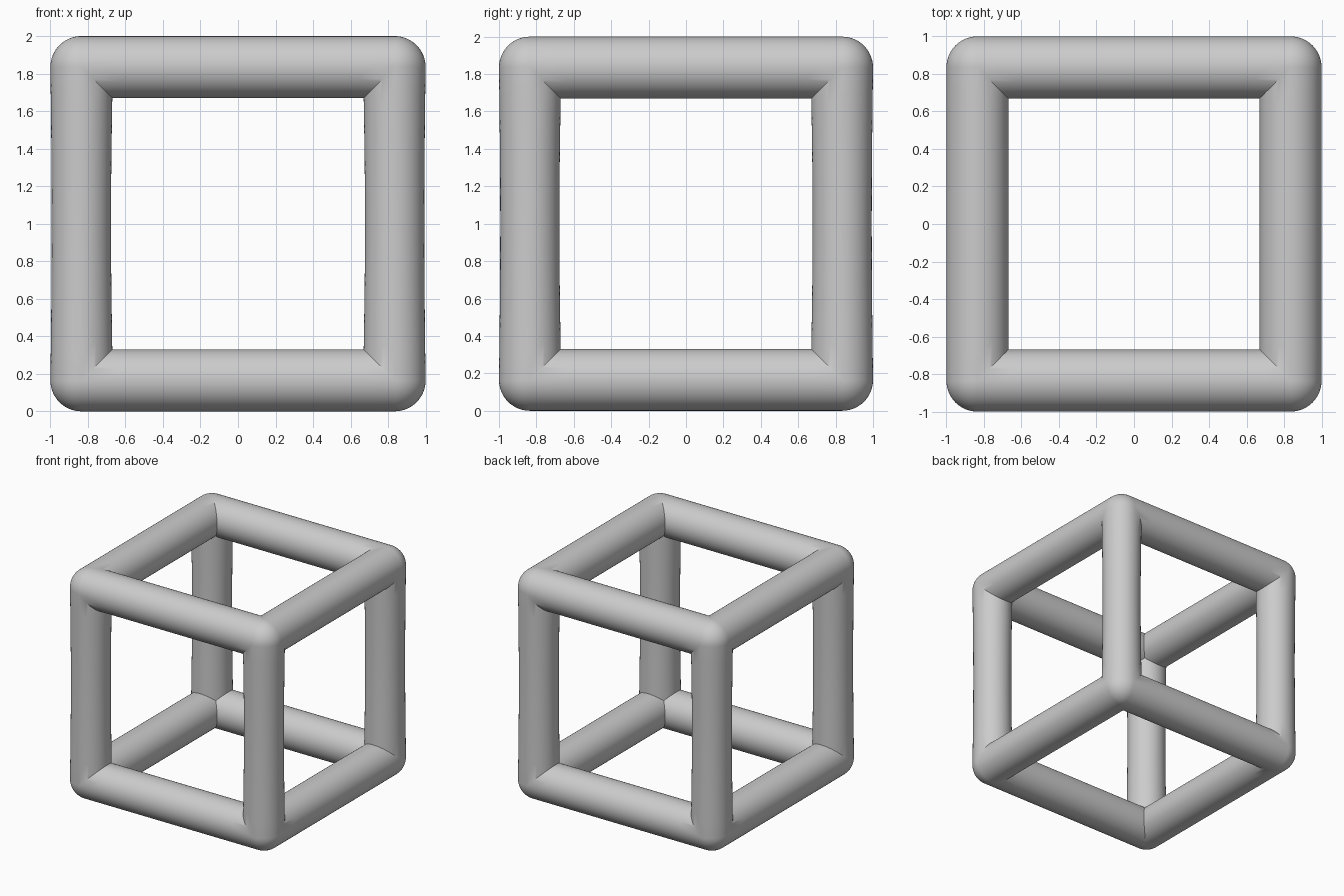
import bpy, bmesh
from math import sin, cos, pi, radians
from mathutils import Vector

if "Cube" in bpy.data.objects:
    bpy.data.objects.remove(bpy.data.objects["Cube"])

R = 0.165          # tube radius
C = 1.0 - R        # distance of tube axes from the centre
WAIST = 0.007      # slight thinning of the uprights
SEG, RINGS = 64, 12

bm = bmesh.new()

# rounded corners: one sphere split into eight octants, each pushed to its corner
bmesh.ops.create_uvsphere(bm, u_segments=SEG, v_segments=SEG // 2, radius=R)
seams = [e for e in bm.edges
         if any(all(abs(v.co[i]) < 1e-5 for v in e.verts) for i in range(3))]
bmesh.ops.split_edges(bm, edges=seams)
moves = {}
for f in bm.faces:
    m = f.calc_center_median()
    for v in f.verts:
        moves[v] = Vector([C if k > 0 else -C for k in m])
for v, d in moves.items():
    v.co += d


def tube(axis, sb, sc):
    """Tube along an axis, with ends mitred against its two neighbours."""
    b, c = (axis + 1) % 3, (axis + 2) % 3
    rings = []
    for j in range(RINGS + 1):
        t = j / RINGS
        r = R - (WAIST * sin(pi * t) if axis == 2 else 0)
        ring = []
        for i in range(SEG):
            a = 2 * pi * i / SEG
            p, q = cos(a), sin(a)
            half = C - R * max(0, -sb * p, -sc * q)
            co = Vector((0, 0, 0))
            co[axis] = half * (2 * t - 1)
            co[b] = sb * C + r * p
            co[c] = sc * C + r * q
            ring.append(bm.verts.new(co))
        rings.append(ring)
    for lo, hi in zip(rings, rings[1:]):
        for i in range(SEG):
            k = (i + 1) % SEG
            bm.faces.new((lo[i], lo[k], hi[k], hi[i]))


# twelve bars of the cube
for axis in range(3):
    for sb in (-1, 1):
        for sc in (-1, 1):
            tube(axis, sb, sc)

bmesh.ops.remove_doubles(bm, verts=bm.verts, dist=1e-4)
bmesh.ops.recalc_face_normals(bm, faces=bm.faces)
bmesh.ops.translate(bm, verts=bm.verts, vec=(0, 0, 1))

mesh = bpy.data.meshes.new("cube_frame")
bm.to_mesh(mesh)
bm.free()
frame = bpy.data.objects.new("cube_frame", mesh)
bpy.context.collection.objects.link(frame)
bpy.context.view_layer.objects.active = frame
frame.select_set(True)
bpy.ops.object.shade_smooth_by_angle(angle=radians(30))
